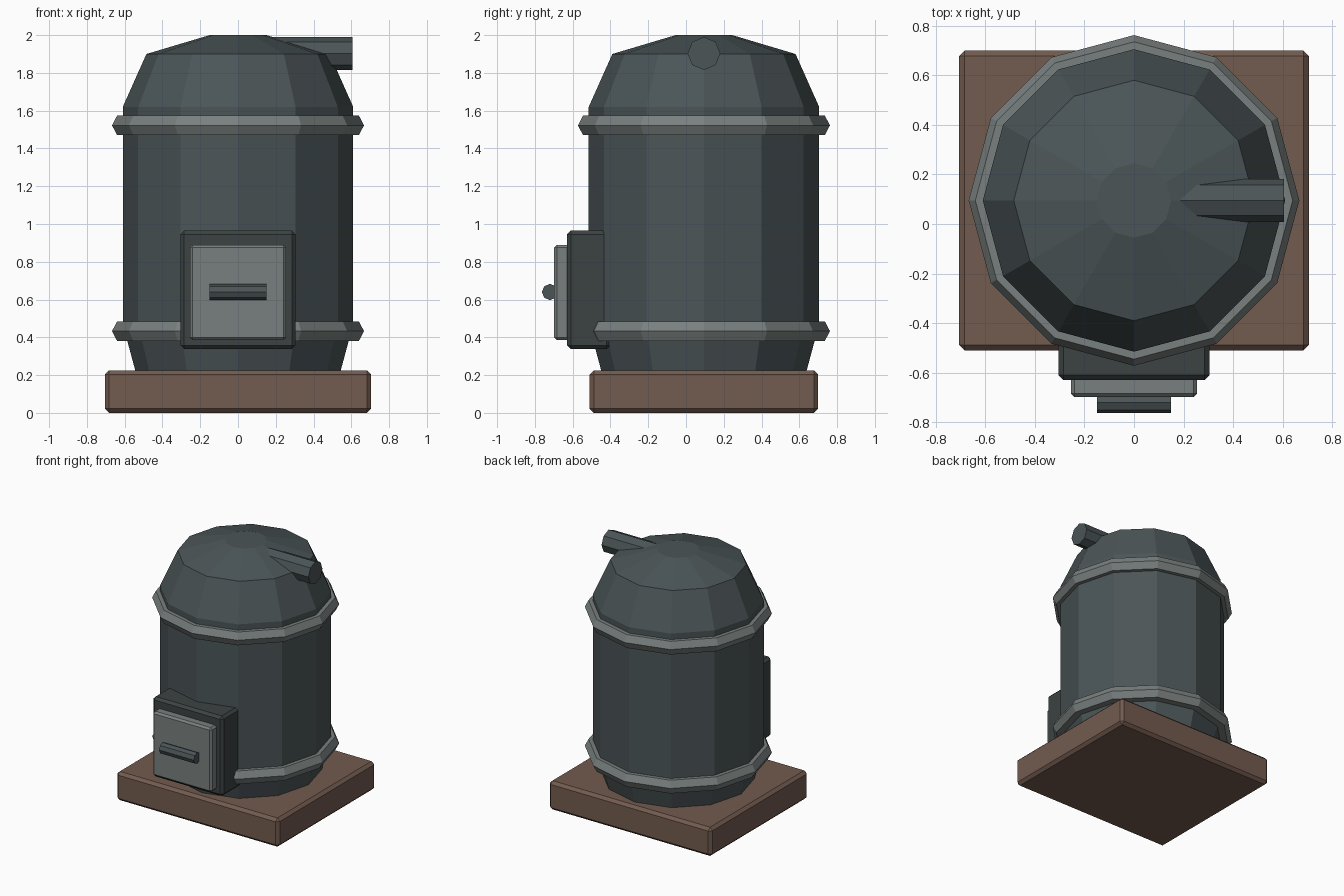
import bpy, bmesh, math
from mathutils import Matrix, Vector

if "Cube" in bpy.data.objects:
    bpy.data.objects.remove(bpy.data.objects["Cube"])

CY = 0.095   # boiler axis sits slightly behind the origin


def material(name, rgb):
    m = bpy.data.materials.new(name)
    m.diffuse_color = (*rgb, 1)
    m.use_nodes = True
    m.node_tree.nodes["Principled BSDF"].inputs["Base Color"].default_value = m.diffuse_color
    return m


IRON = material("dark_iron", (0.07, 0.09, 0.095))
FRAME = material("frame_iron", (0.045, 0.055, 0.055))
STEEL = material("grey_steel", (0.19, 0.215, 0.21))
BRICK = material("brown_brick", (0.17, 0.105, 0.078))


def finish(name, bm, mat):
    bmesh.ops.recalc_face_normals(bm, faces=bm.faces)
    me = bpy.data.meshes.new(name)
    bm.to_mesh(me)
    bm.free()
    me.materials.append(mat)
    ob = bpy.data.objects.new(name, me)
    bpy.context.collection.objects.link(ob)
    return ob


def box(name, lo, hi, bevel, mat):
    lo, hi = Vector(lo), Vector(hi)
    bm = bmesh.new()
    bmesh.ops.create_cube(bm, size=1, matrix=Matrix.Translation((lo + hi) / 2)
                          @ Matrix.Diagonal((*(hi - lo), 1)))
    ob = finish(name, bm, mat)
    mod = ob.modifiers.new("Bevel", 'BEVEL')
    mod.width = bevel
    mod.segments = 1
    return ob


def lathe(name, profile, mat, closed=False, sides=12):
    """Revolve (radius, z) points; closed joins the profile into a ring."""
    bm = bmesh.new()
    loops = []
    for r, z in profile:
        loops.append([bm.verts.new((r * math.cos(2 * math.pi * i / sides),
                                    CY + r * math.sin(2 * math.pi * i / sides), z))
                      for i in range(sides)])
    pairs = list(zip(loops, loops[1:]))
    if closed:
        pairs.append((loops[-1], loops[0]))
    else:
        bm.faces.new(loops[0])
        bm.faces.new(loops[-1])
    for a, b in pairs:
        for i in range(sides):
            j = (i + 1) % sides
            bm.faces.new((a[i], a[j], b[j], b[i]))
    return finish(name, bm, mat)


def rod_x(name, x0, x1, y, z, r, mat):
    bm = bmesh.new()
    bmesh.ops.create_cone(bm, cap_ends=True, segments=8, radius1=r, radius2=r,
                          depth=x1 - x0,
                          matrix=Matrix.Translation(((x0 + x1) / 2, y, z))
                          @ Matrix.Rotation(math.pi / 2, 4, 'Y'))
    return finish(name, bm, mat)


# plinth
box("base", (-0.705, -0.51, 0), (0.705, 0.70, 0.225), 0.022, BRICK)

# boiler shell with domed top
lathe("boiler_body", [(0.54, 0.21), (0.61, 0.47), (0.61, 1.62),
                      (0.485, 1.90), (0.15, 2.0)], IRON)

# metal bands
for name, z in (("lower_band", 0.433), ("upper_band", 1.522)):
    lathe(name, [(0.58, z - 0.052), (0.64, z - 0.052), (0.667, z),
                 (0.64, z + 0.052), (0.58, z + 0.052)], STEEL, closed=True)

# firebox door
box("door_frame", (-0.305, -0.63, 0.338), (0.305, -0.40, 0.965), 0.02, FRAME)
box("door", (-0.255, -0.698, 0.385), (0.255, -0.60, 0.89), 0.015, STEEL)
rod_x("door_handle", -0.15, 0.15, -0.72, 0.64, 0.043, IRON)

# outlet pipe
rod_x("outlet_pipe", 0.0, 0.605, CY, 1.903, 0.087, IRON)
